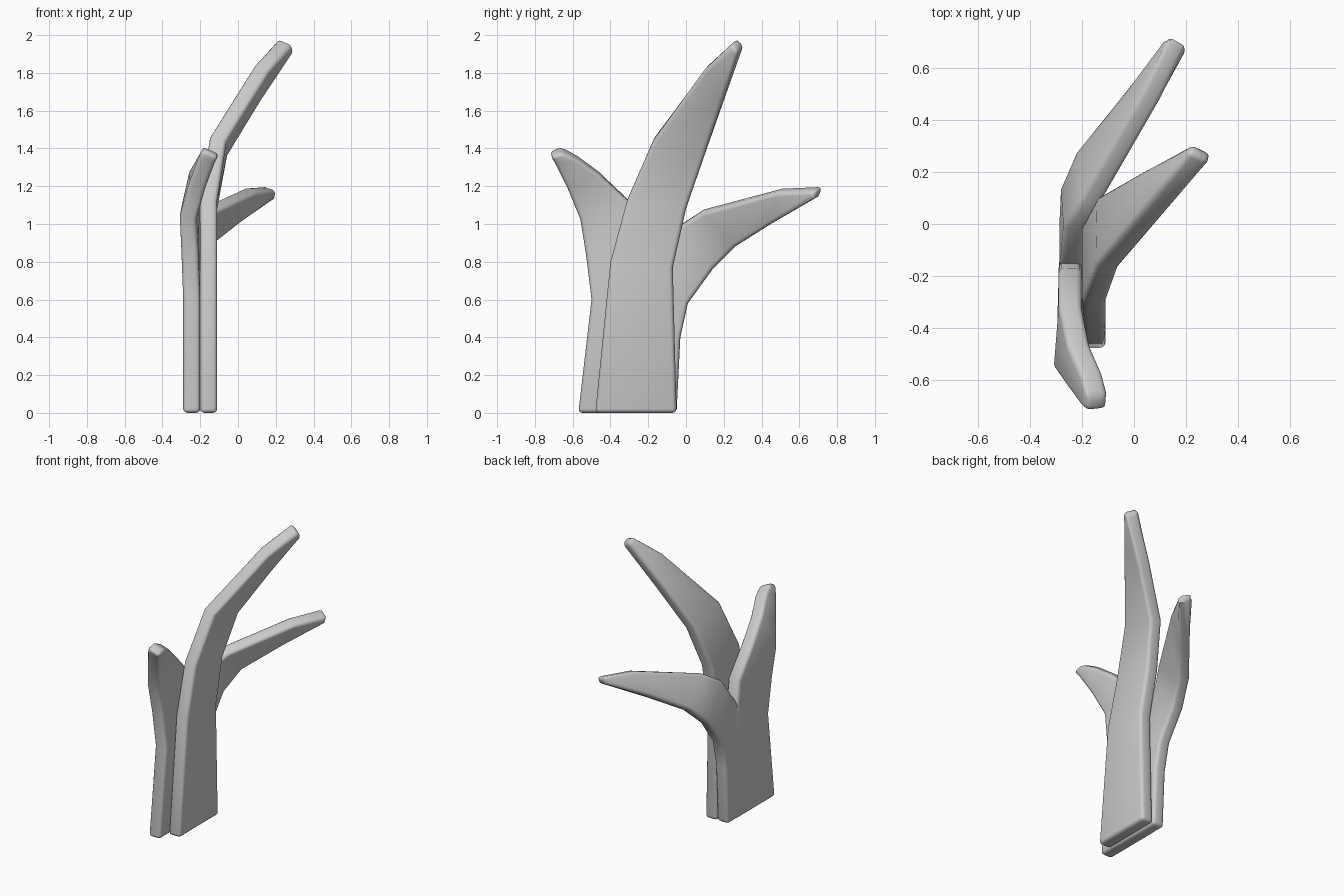
import bpy, math

if "Cube" in bpy.data.objects:
    bpy.data.objects.remove(bpy.data.objects["Cube"])


def blade(name, stations, thickness):
    """Ribbon through pairs of edge points, thickened and given rounded edges."""
    verts = [p for pair in stations for p in pair]
    faces = [(2 * i, 2 * i + 1, 2 * i + 3, 2 * i + 2) for i in range(len(stations) - 1)]
    mesh = bpy.data.meshes.new(name)
    mesh.from_pydata(verts, [], faces)
    obj = bpy.data.objects.new(name, mesh)
    bpy.context.collection.objects.link(obj)
    solid = obj.modifiers.new("thickness", 'SOLIDIFY')
    solid.thickness = thickness
    solid.offset = 0
    bevel = obj.modifiers.new("round_edges", 'BEVEL')
    bevel.width = 0.022
    bevel.segments = 3
    bevel.limit_method = 'ANGLE'
    bevel.angle_limit = math.radians(45)
    bevel.use_clamp_overlap = False
    bpy.ops.object.select_all(action='DESELECT')
    obj.select_set(True)
    bpy.context.view_layer.objects.active = obj
    for m in ("thickness", "round_edges"):
        bpy.ops.object.modifier_apply(modifier=m)
    bpy.ops.object.shade_smooth_by_angle(angle=math.radians(40))
    return obj


# tall blade leaning back and to the right (front edge, back edge)
blade("tall_blade", [
    ((-.155, -.48, 0), (-.155, -.05, 0)),
    ((-.155, -.40, .80), (-.155, -.07, .77)),
    ((-.155, -.31, 1.13), (-.155, 0, 1.08)),
    ((-.105, -.17, 1.45), (-.10, .10, 1.37)),
    ((.13, .11, 1.83), (.08, .20, 1.66)),
    ((.25, .26, 1.97), (.265, .29, 1.925)),
], 0.09)

# short blade curling to the front (outer edge, inner edge)
blade("front_blade", [
    ((-.245, -.57, 0), (-.245, -.13, 0)),
    ((-.245, -.50, .60), (-.245, -.13, .65)),
    ((-.255, -.53, .85), (-.245, -.17, .95)),
    ((-.265, -.56, 1.03), (-.245, -.31, 1.13)),
    ((-.215, -.63, 1.20), (-.215, -.46, 1.27)),
    ((-.165, -.70, 1.34), (-.165, -.57, 1.35)),
    ((-.14, -.72, 1.37), (-.145, -.66, 1.395)),
], 0.09)

# low blade sweeping to the back (lower edge, upper edge)
blade("back_blade", [
    ((-.245, -.05, 0), (-.245, -.42, 0)),
    ((-.245, -.03, .40), (-.245, -.32, .40)),
    ((-.245, .01, .58), (-.245, -.20, .75)),
    ((-.24, .14, .76), (-.23, -.02, 1.0)),
    ((-.185, .27, .89), (-.165, .09, 1.07)),
    ((-.03, .46, 1.01), (.07, .50, 1.18)),
    ((.165, .69, 1.14), (.17, .71, 1.19)),
], 0.086)
